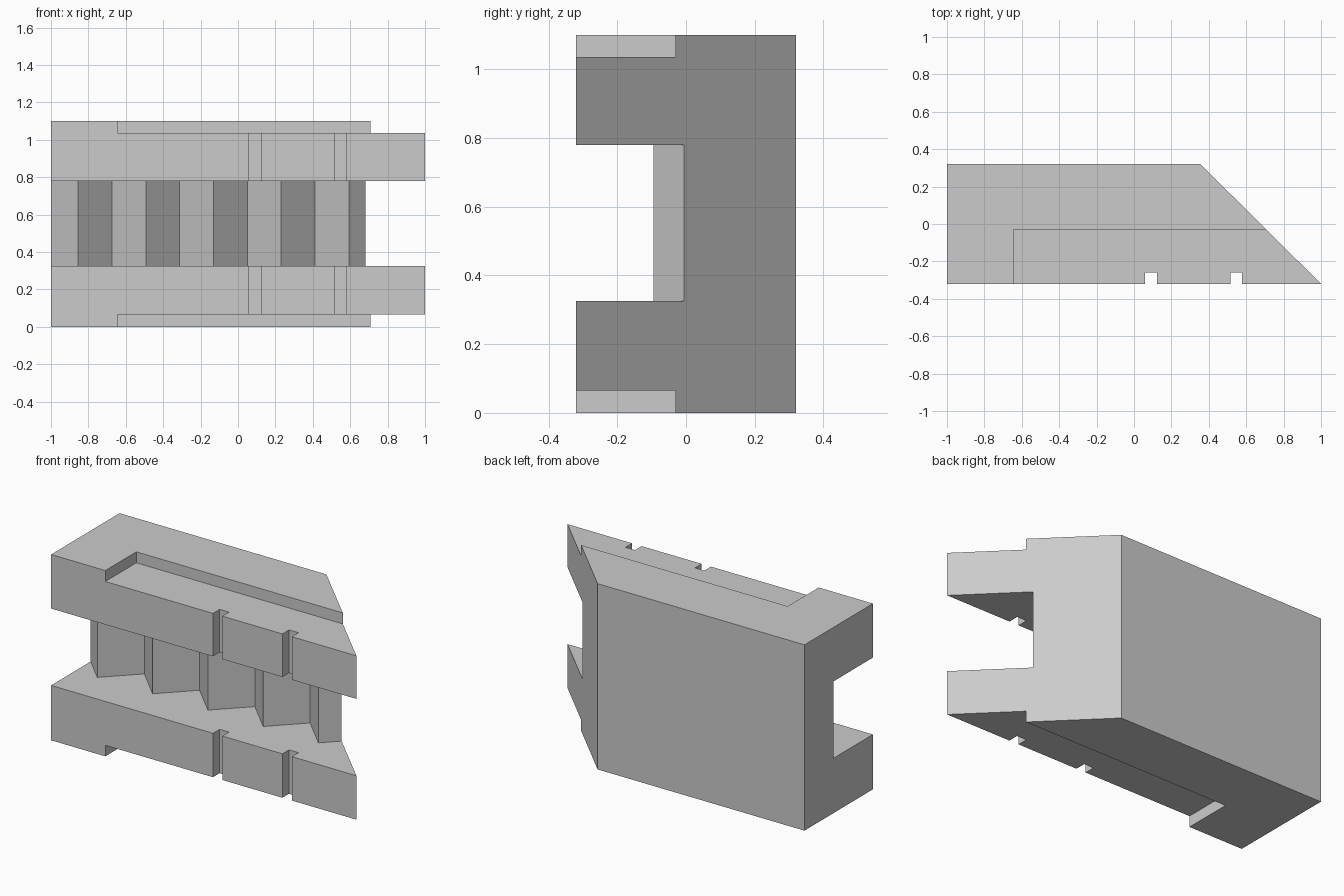
import bpy
import bmesh

if "Cube" in bpy.data.objects:
    bpy.data.objects.remove(bpy.data.objects["Cube"], do_unlink=True)

HEIGHT = 1.10
FRONT, BACK = -0.32, 0.32
RIM = 0.065            # depth of the top and bottom recesses
GAP = (0.325, 0.78)    # height range of the toothed channel

grey = bpy.data.materials.new("plain grey")
grey.use_nodes = True
colour = (0.6, 0.6, 0.6, 1)
grey.diffuse_color = colour
grey.node_tree.nodes["Principled BSDF"].inputs["Base Color"].default_value = colour


def prism(name, outline, z0, z1):
    """Extrude a plan outline between two heights."""
    bm = bmesh.new()
    base = bm.faces.new([bm.verts.new((x, y, z0)) for x, y in outline])
    top = bmesh.ops.extrude_face_region(bm, geom=[base])["geom"]
    bmesh.ops.translate(bm, vec=(0, 0, z1 - z0),
                        verts=[v for v in top if isinstance(v, bmesh.types.BMVert)])
    bmesh.ops.recalc_face_normals(bm, faces=bm.faces)
    mesh = bpy.data.meshes.new(name)
    bm.to_mesh(mesh)
    bm.free()
    mesh.materials.append(grey)
    obj = bpy.data.objects.new(name, mesh)
    bpy.context.collection.objects.link(obj)
    return obj


def box(name, x0, x1, y0, y1, z0, z1):
    return prism(name, [(x0, y0), (x1, y0), (x1, y1), (x0, y1)], z0, z1)


# Main block with a slanted end
body = prism("slanted_block", [(-1, FRONT), (1, FRONT), (0.355, BACK), (-1, BACK)],
             0, HEIGHT)

# Channel whose back wall is a row of 45 degree teeth
TOOTH, PEAK, FIRST = 0.181, -0.095, -0.855
teeth = [(FIRST + i * TOOTH, PEAK + (i % 2) * TOOTH) for i in range(-1, 10)]
cutters = [prism("channel_cutter", [(-1.2, -0.5), (1.2, -0.5), (1.2, teeth[-1][1])]
                 + teeth[::-1] + [(-1.2, teeth[0][1])], *GAP)]

# Shallow recesses on top and bottom
for z0, z1 in ((-0.1, RIM), (HEIGHT - RIM, HEIGHT + 0.1)):
    cutters.append(box("recess_cutter", -0.645, 1.2, -0.5, -0.03, z0, z1))

# Vertical notches across the front of both beams
for x in (0.06, 0.515):
    cutters.append(box("notch_cutter", x, x + 0.062, -0.5, -0.258, -0.1, HEIGHT + 0.1))

for cutter in cutters:
    mod = body.modifiers.new("cut", "BOOLEAN")
    mod.operation = "DIFFERENCE"
    mod.solver = "EXACT"
    mod.object = cutter

# Bake the cuts and drop the cutters
bpy.context.view_layer.update()
graph = bpy.context.evaluated_depsgraph_get()
result = bpy.data.meshes.new_from_object(body.evaluated_get(graph))
body.modifiers.clear()
body.data = result
for cutter in cutters:
    bpy.data.objects.remove(cutter, do_unlink=True)
